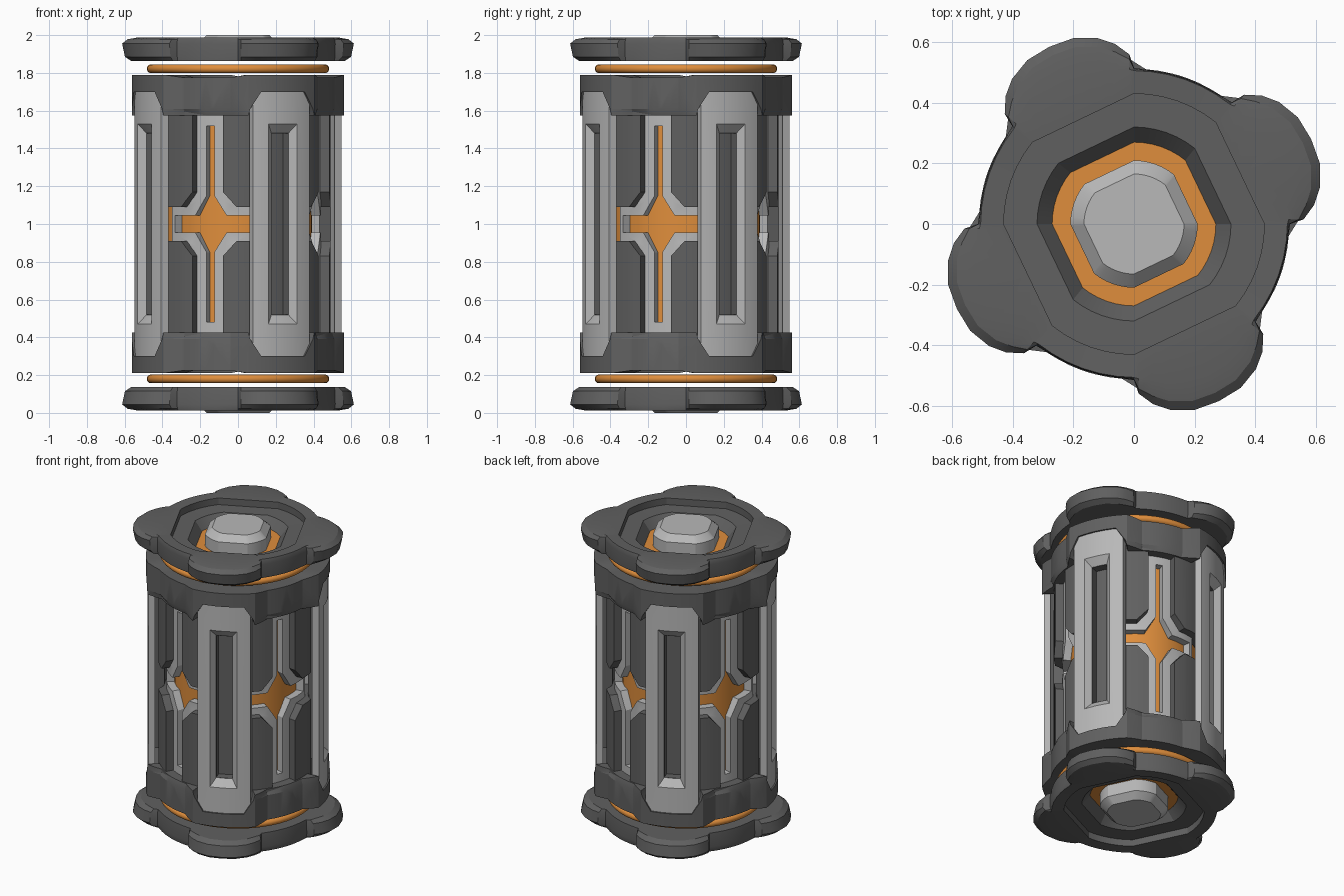
import bpy, bmesh, math
from mathutils import Matrix, Vector

if "Cube" in bpy.data.objects:
    bpy.data.objects.remove(bpy.data.objects["Cube"])

LOBE = 25.6            # direction of the cap lobes and the light columns
CROSS = LOBE + 45      # direction of the cross-shaped windows


def material(name, color):
    m = bpy.data.materials.new(name)
    m.diffuse_color = (*color, 1)
    m.use_nodes = True
    m.node_tree.nodes["Principled BSDF"].inputs["Base Color"].default_value = m.diffuse_color
    return m


DARK = material("dark_grey", (0.118, 0.118, 0.118))
LIGHT = material("light_grey", (0.48, 0.48, 0.48))
ORANGE = material("orange", (0.74, 0.27, 0.045))


def finish(bm, name, mats, turns=1):
    """Mirror about z = 1, repeat around z, and make the object."""
    base = bm.verts[:] + bm.edges[:] + bm.faces[:]
    for v in bmesh.ops.duplicate(bm, geom=base)["geom"]:
        if isinstance(v, bmesh.types.BMVert):
            v.co.z = 2 - v.co.z
    base = bm.verts[:] + bm.edges[:] + bm.faces[:]
    for k in range(1, turns):
        d = bmesh.ops.duplicate(bm, geom=base)["geom"]
        vs = [g for g in d if isinstance(g, bmesh.types.BMVert)]
        bmesh.ops.rotate(bm, verts=vs, cent=(0, 0, 0),
                         matrix=Matrix.Rotation(k * math.tau / turns, 3, 'Z'))
    bmesh.ops.remove_doubles(bm, verts=bm.verts[:], dist=1e-4)
    bmesh.ops.recalc_face_normals(bm, faces=bm.faces[:])
    me = bpy.data.meshes.new(name)
    bm.to_mesh(me)
    bm.free()
    for m in mats:
        me.materials.append(m)
    ob = bpy.data.objects.new(name, me)
    bpy.context.collection.objects.link(ob)
    return ob


def panel(name, pts, r_in, r_out, mat, center, taper=None, hcuts=()):
    """Outline in (angle, height), thickened and wrapped round the axis."""
    bm = bmesh.new()
    bm.faces.new([bm.verts.new((a * 0.01, 0, z)) for a, z in pts])
    bm.normal_update()
    bmesh.ops.triangulate(bm, faces=bm.faces[:], ngon_method='EAR_CLIP')
    cuts = [((c * 0.01, 0, 0), (1, 0, 0)) for c in range(-45, 46, 5)]
    cuts += [((0, 0, h), (0, 0, 1)) for h in hcuts]
    for co, no in cuts:
        bmesh.ops.bisect_plane(bm, geom=bm.verts[:] + bm.edges[:] + bm.faces[:],
                               dist=1e-5, plane_co=co, plane_no=no)
    outer, faces = bm.verts[:], bm.faces[:]
    rim = [e for e in bm.edges if e.is_boundary]
    inner = {}
    for v in outer:
        a, z = v.co.x * 100, v.co.z
        v.co = (a, r_out(a, z) if callable(r_out) else r_out, z)
        if taper:
            a, z = taper(a, z)
        inner[v] = bm.verts.new((a, r_in, z))
    for f in faces:
        bm.faces.new([inner[v] for v in reversed(f.verts)])
    for e in rim:
        p, q = e.verts
        # seams to the mirrored or turned copy stay open
        if all(abs(v.co.z - 1) < 1e-4 for v in (p, q)) or \
           all(abs(abs(v.co.x) - 45) < 1e-3 for v in (p, q)):
            continue
        bm.faces.new([p, q, inner[q], inner[p]])
    for v in bm.verts:
        t = math.radians(v.co.x + center)
        r = v.co.y
        v.co = Vector((r * math.cos(t), r * math.sin(t), v.co.z))
    return finish(bm, name, [mat], 4)


def both(half):
    """Complete an outline symmetric about angle 0."""
    return half + [(-a, z) for a, z in reversed(half)]


# dark wall blocks above and below the cross arms, thinner behind the columns
panel("wall", both([(35, 1.72), (35, 1.17), (26.5, 1.09)]), 0.40,
      lambda a, z: 0.455 if abs(a) < 10.1 else 0.49, DARK, LOBE)

# light recessed cross frames
panel("cross_frame", [(-33, 1.0), (-33, 1.09), (-18.5, 1.09), (-10, 1.17), (-10, 1.64),
                      (10, 1.64), (10, 1.17), (18.5, 1.09), (33, 1.09), (33, 1.0),
                      (30, 1.0), (30, 1.045), (11.5, 1.045), (2.8, 1.15), (2.8, 1.52),
                      (-2.8, 1.52), (-2.8, 1.15), (-11.5, 1.045), (-30, 1.045), (-30, 1.0)],
      0.385, 0.44, LIGHT, CROSS)


# light columns with a bevelled window and sloping sides
def column_bevel(a, z):
    if abs(a) < 8.8 and z < 1.54:
        return a * 5.5 / 8.7, min(z, 1.48)
    return a * 1.09 if abs(a) > 16.9 else a, z


panel("column", both([(8.7, 1.53), (8.7, 1.0), (17.3, 1.0), (17.3, 1.65), (13, 1.70)]),
      0.515, 0.555, LIGHT, LOBE, column_bevel)
panel("window_liner", both([(5.5, 1.48), (5.5, 1.0), (8, 1.0), (8, 1.52)]),
      0.46, 0.516, DARK, LOBE)
panel("window_back", both([(8, 1.0), (8, 1.52)]), 0.45, 0.461, DARK, LOBE)


# dark collars, notched over the columns
def collar_radius(a, z):
    t = min(max((abs(a) - 20) / 10, 0), 1)
    r = 0.565 - 0.053 * t
    return r - 0.012 * t if z < 1.6 else r


panel("collar", both([(13, 1.70), (19.0, 1.61), (20, 1.575), (45, 1.575), (45, 1.775),
                      (30, 1.775), (20, 1.79)]),
      0.41, collar_radius, DARK, LOBE, hcuts=(1.61,))

# inner core and end discs
for name, r, z0, z1, mat, ends in (("bulkhead", 0.42, 1.70, 1.765, DARK, True),
                                   ("glow_core", 0.392, 1.0, 1.70, ORANGE, False)):
    bm = bmesh.new()
    bmesh.ops.create_cone(bm, cap_ends=ends, segments=48, radius1=r, radius2=r, depth=z1 - z0,
                          matrix=Matrix.Translation((0, 0, (z0 + z1) / 2)))
    finish(bm, name, [mat])

# floating orange rings
for z, name in ((1.822, "upper_ring"), (0.18, "lower_ring")):
    bpy.ops.mesh.primitive_torus_add(location=(0, 0, z), major_radius=0.46, minor_radius=0.023,
                                     major_segments=48, minor_segments=20)
    bpy.context.object.name = name
    bpy.context.object.data.materials.append(ORANGE)

# cap outlines: one quarter of angles measured from the lobe direction
REL = [-25.6, -24, -19.5, -14.5, -7.5, 0, 7.5, 14.5, 19.5, 24, 25.6, 32, 38.4, 45, 51.6, 58]
LOBE_R = [0.515, 0.56, 0.598, 0.625, 0.645, 0.648, 0.645, 0.625, 0.598, 0.56, 0.515] + [0.51] * 5


def lobed(s):
    """Lobed outline, drawn in by s on the lobes only."""
    return lambda i: LOBE_R[i] - s * min(1, (LOBE_R[i] - 0.505) / 0.1)


def chorded(r):
    """Circle with a flat facing each lobe."""
    c = math.cos(math.radians(25.6))
    return lambda i: r * c / math.cos(math.radians(REL[i])) if abs(REL[i]) < 25.7 else r


def loft(name, rings, mats, last_mat=0):
    bm = bmesh.new()
    loops = []
    for shape, z in rings:
        loop = []
        for k in range(4):
            for i, rel in enumerate(REL):
                t = math.radians(LOBE + rel + 90 * k)
                loop.append(bm.verts.new((shape(i) * math.cos(t), shape(i) * math.sin(t), z)))
        loops.append(loop)
    n = len(loops[0])
    for lo, hi in zip(loops, loops[1:]):
        for j in range(n):
            bm.faces.new([lo[j], lo[(j + 1) % n], hi[(j + 1) % n], hi[j]])
    bm.faces.new(loops[0][::-1])
    bm.faces.new(loops[-1]).material_index = last_mat
    return finish(bm, name, mats)


# lobed end caps with stepped recess and orange floor
loft("end_cap", [(lobed(0.05), 1.863), (lobed(0.015), 1.885), (lobed(0), 1.955),
                 (lobed(0.03), 1.978), (lobed(0.09), 1.988), (chorded(0.43), 1.985),
                 (chorded(0.43), 1.94), (chorded(0.32), 1.938), (chorded(0.27), 1.88)],
     [DARK, ORANGE], 1)

# light centre buttons
loft("centre_button", [(chorded(0.21), 1.87), (chorded(0.21), 1.96), (chorded(0.165), 2.0)],
     [LIGHT])

# smooth the curved faces, keep edges sharp
bpy.ops.object.select_all(action='SELECT')
bpy.context.view_layer.objects.active = bpy.data.objects["column"]
bpy.ops.object.shade_smooth_by_angle(angle=math.radians(20))
